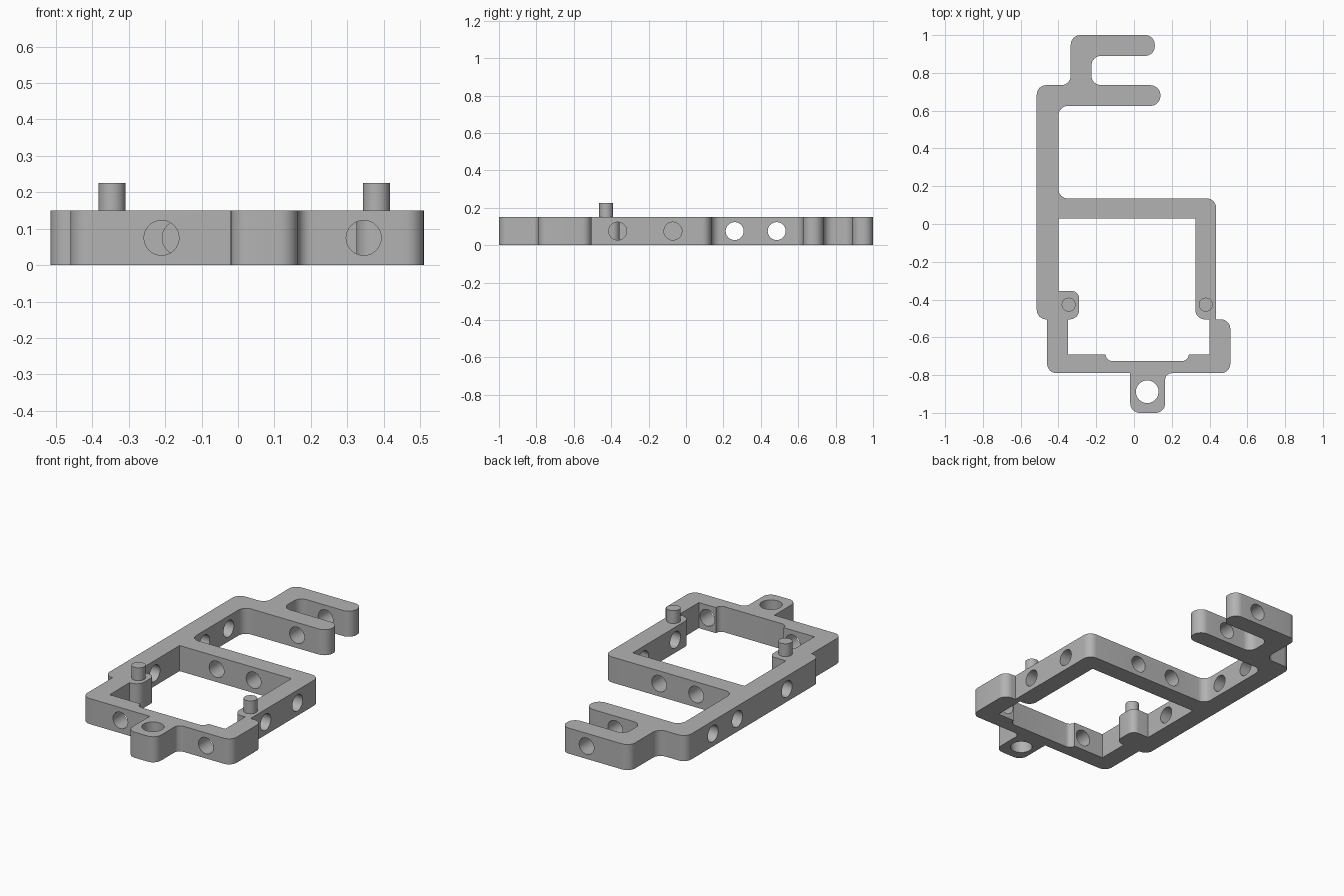
import bpy, bmesh, math
from mathutils import Vector

cube = bpy.data.objects.get("Cube")
if cube:
    bpy.data.objects.remove(cube, do_unlink=True)

HEIGHT = 0.15
R = 0.05          # usual corner radius
HOLE = 0.048      # side hole radius

grey = bpy.data.materials.new("plain grey")
grey.use_nodes = True
grey.diffuse_color = (0.45, 0.45, 0.45, 1)
grey.node_tree.nodes["Principled BSDF"].inputs["Base Color"].default_value = (0.45, 0.45, 0.45, 1)


def rounded(corners, steps=8):
    """Turn (x, y, radius) right-angle corners into an outline with arcs."""
    pts = []
    for i, (x, y, r) in enumerate(corners):
        p = Vector((x, y))
        if r == 0:
            pts.append(p)
            continue
        back = (Vector(corners[i - 1][:2]) - p).normalized()
        ahead = (Vector(corners[(i + 1) % len(corners)][:2]) - p).normalized()
        centre = p + (back + ahead) * r
        for k in range(steps + 1):
            t = math.pi / 2 * k / steps
            pts.append(centre - r * (ahead * math.cos(t) + back * math.sin(t)))
    return pts


def slab(name, pts, z0, z1):
    bm = bmesh.new()
    face = bm.faces.new([bm.verts.new((p.x, p.y, z0)) for p in pts])
    top = bmesh.ops.extrude_face_region(bm, geom=[face])["geom"]
    bmesh.ops.translate(bm, vec=(0, 0, z1 - z0),
                        verts=[v for v in top if isinstance(v, bmesh.types.BMVert)])
    bmesh.ops.recalc_face_normals(bm, faces=bm.faces)
    mesh = bpy.data.meshes.new(name)
    bm.to_mesh(mesh)
    bm.free()
    mesh.materials.append(grey)
    obj = bpy.data.objects.new(name, mesh)
    bpy.context.collection.objects.link(obj)
    return obj


def cylinder(name, location, radius, depth, rotation=(0, 0, 0)):
    bpy.ops.mesh.primitive_cylinder_add(vertices=32, radius=radius, depth=depth,
                                        location=location, rotation=rotation)
    obj = bpy.context.object
    obj.name = name
    obj.data.materials.append(grey)
    return obj


def smooth(obj):
    bpy.ops.object.select_all(action="DESELECT")
    obj.select_set(True)
    bpy.context.view_layer.objects.active = obj
    bpy.ops.object.shade_smooth_by_angle(angle=math.radians(30))


def cut(target, cutter):
    cutter.hide_render = True
    mod = target.modifiers.new("cut", "BOOLEAN")
    mod.operation = "DIFFERENCE"
    mod.solver = "EXACT"
    mod.object = cutter
    bpy.context.view_layer.objects.active = target
    bpy.ops.object.modifier_apply(modifier=mod.name)
    bpy.data.objects.remove(cutter, do_unlink=True)


# Outer outline: tab, front bar, right post, cross bar, fork, long bar
outer = [
    (-0.02, -1, R), (0.165, -1, R), (0.165, -0.79, 0.035), (0.51, -0.79, R),
    (0.51, -0.505, R), (0.435, -0.505, 0), (0.435, 0.135, R), (-0.40, 0.135, R),
    (-0.40, 0.625, R), (0.14, 0.625, 0.054), (0.14, 0.735, 0.054),
    (-0.225, 0.735, R), (-0.225, 0.89, R), (0.11, 0.89, R), (0.11, 1, R),
    (-0.335, 1, R), (-0.335, 0.735, R), (-0.515, 0.735, R), (-0.515, -0.505, R),
    (-0.46, -0.505, 0), (-0.46, -0.79, R), (-0.02, -0.79, 0),
]
# Opening with the two pin bosses and the shallow front recess
opening = [
    (-0.40, 0.03, 0), (0.325, 0.03, 0), (0.325, -0.505, R), (0.40, -0.505, 0),
    (0.40, -0.69, 0), (0.29, -0.69, 0), (0.29, -0.725, 0.034),
    (-0.15, -0.725, 0.034), (-0.15, -0.69, 0), (-0.35, -0.69, 0),
    (-0.35, -0.505, 0), (-0.29, -0.505, R), (-0.29, -0.355, 0.04), (-0.40, -0.355, 0),
]
frame = slab("bracket_frame", rounded(outer), 0, HEIGHT)
cut(frame, slab("opening_cutter", rounded(opening), -0.1, HEIGHT + 0.1))

# Vertical hole in the tab
cut(frame, cylinder("tab_hole_cutter", (0.07, -0.888, 0.075), 0.06, 0.4))

# Holes across the long bar and the right post
for x, y in [(-0.46, 0.485), (-0.46, 0.26), (-0.46, -0.2), (0.38, -0.07), (0.38, -0.365)]:
    cut(frame, cylinder("side_hole_cutter", (x, y, 0.075), HOLE, 0.2, (0, math.pi / 2, 0)))

# Holes through the front bar, cross bar and fork arms
for x, y, depth in [(-0.21, -0.75, 0.2), (0.345, -0.75, 0.2), (-0.16, 0.08, 0.2),
                    (0.08, 0.08, 0.2), (-0.055, 0.81, 0.6)]:
    cut(frame, cylinder("front_hole_cutter", (x, y, 0.075), HOLE, depth, (math.pi / 2, 0, 0)))
smooth(frame)

# Upright pins on the bosses
for name, x in [("right_pin", -0.346), ("left_pin", 0.38)]:
    smooth(cylinder(name, (x, -0.427, 0.1825), 0.037, 0.085))
